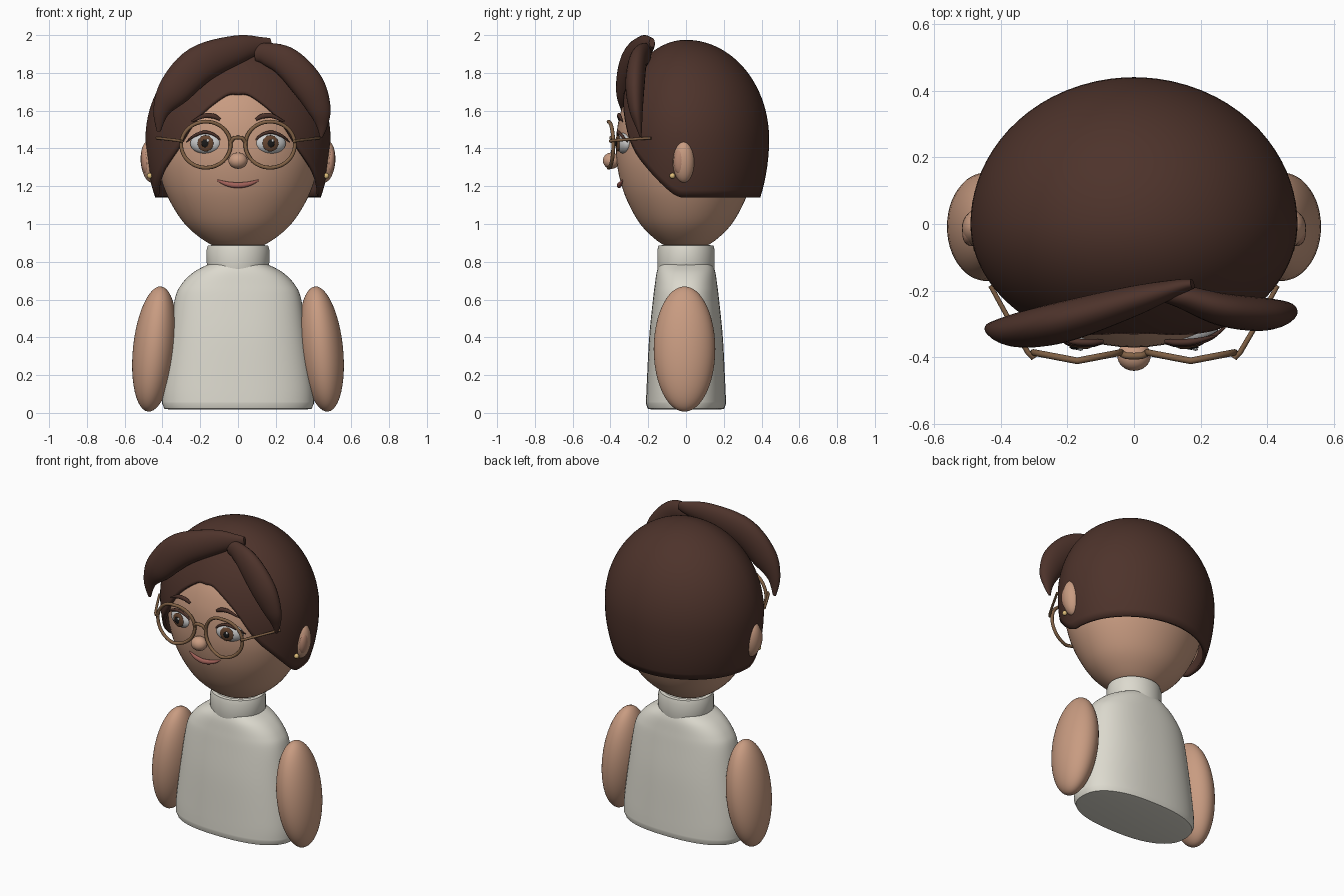
import bpy, bmesh
from math import sin, cos, pi, asin, radians, copysign
from mathutils import Vector

if "Cube" in bpy.data.objects:
    bpy.data.objects.remove(bpy.data.objects["Cube"])


def mat(name, *rgb):
    m = bpy.data.materials.new(name)
    m.diffuse_color = (*rgb, 1)
    m.use_nodes = True
    m.node_tree.nodes["Principled BSDF"].inputs["Base Color"].default_value = m.diffuse_color
    return m


SKIN = mat("skin", .58, .33, .22)
EAR = mat("inner_ear_skin", .48, .25, .17)
HAIR = mat("hair", .075, .033, .024)
CLOTH = mat("cloth", .72, .70, .62)
WHITE = mat("white", .9, .9, .9)
BROWN = mat("iris_brown", .13, .06, .03)
BLACK = mat("black", .01, .01, .01)
FRAME = mat("frame_bronze", .22, .12, .06)
LIP = mat("lip", .36, .12, .10)
GOLD = mat("gold", .75, .52, .2)


def smooth(pts, n=6):
    """Catmull-Rom samples through points of any dimension."""
    p = [pts[0]] + list(pts) + [pts[-1]]
    out = []
    for i in range(1, len(p) - 2):
        for k in range(n):
            t = k / n
            out.append(tuple(.5 * (2 * b + (c - a) * t + (2 * a - 5 * b + 4 * c - d) * t ** 2
                                   + (3 * b - a - 3 * c + d) * t ** 3)
                             for a, b, c, d in zip(*p[i - 1:i + 3])))
    return out + [tuple(pts[-1])]


def loft(name, rings, m, cap=True, loop=False, angle=50):
    """Skin closed rings of equal point count."""
    bm = bmesh.new()
    vs = [[bm.verts.new(v) for v in r] for r in rings]
    n = len(vs[0])
    pairs = list(zip(vs, vs[1:])) + ([(vs[-1], vs[0])] if loop else [])
    for a, b in pairs:
        for i in range(n):
            j = (i + 1) % n
            bm.faces.new((a[i], a[j], b[j], b[i]))
    if cap and not loop:
        bm.faces.new(vs[0])
        bm.faces.new(vs[-1])
    bmesh.ops.remove_doubles(bm, verts=bm.verts, dist=1e-5)
    bmesh.ops.recalc_face_normals(bm, faces=bm.faces)
    me = bpy.data.meshes.new(name)
    bm.to_mesh(me)
    bm.free()
    o = bpy.data.objects.new(name, me)
    bpy.context.collection.objects.link(o)
    return finish(o, name, m, angle)


def finish(o, name, m, angle=50):
    o.name = name
    o.data.materials.append(m)
    bpy.ops.object.select_all(action='DESELECT')
    o.select_set(True)
    bpy.context.view_layer.objects.active = o
    bpy.ops.object.shade_smooth_by_angle(angle=radians(angle))
    return o


def oval(rx, ry, z, e=2, n=64, dip=0):
    """Superellipse ring at height z; dip lowers front and back."""
    f = lambda v: copysign(abs(v) ** (2 / e), v)
    return [(rx * f(cos(2 * pi * i / n)), ry * f(sin(2 * pi * i / n)),
             z - dip * abs(sin(2 * pi * i / n))) for i in range(n)]


def ball(name, loc, size, m, rot=(0, 0, 0), seg=32):
    bpy.ops.mesh.primitive_uv_sphere_add(segments=seg, ring_count=seg // 2, location=loc, rotation=rot)
    o = bpy.context.object
    o.scale = size
    return finish(o, name, m)


def sweep(name, pts, m, depth=1, loop=False, n=16, steps=6):
    """Tapered tube through (x, y, z, radius) points; depth flattens it towards y."""
    p = pts if loop else smooth(pts, steps)
    rings, k = [], len(p)
    for i in range(k):
        a, b = (p[i - 1], p[(i + 1) % k]) if loop else (p[max(i - 1, 0)], p[min(i + 1, k - 1)])
        t = (Vector(b[:3]) - Vector(a[:3])).normalized()
        u = t.cross(Vector((0, 1, 0))).normalized()
        w = u.cross(t)
        c, r = Vector(p[i][:3]), p[i][3]
        rings.append([c + r * (u * cos(2 * pi * j / n) + w * depth * sin(2 * pi * j / n)) for j in range(n)])
    return loft(name, rings, m, loop=loop)


# torso and collar
body = smooth([(.402, .212, .05), (.398, .208, .15), (.365, .195, .40), (.335, .175, .60),
               (.30, .165, .68), (.235, .155, .745), (.15, .14, .79)])
loft("torso", [oval(.36, .18, .018, 2.4), oval(.39, .203, .022, 2.4)]
     + [oval(a, b, z, 2.4) for a, b, z in body], CLOTH)
loft("collar", [oval(.13, .12, .78), oval(.163, .148, .785, dip=.03), oval(.167, .152, .80, dip=.03),
                oval(.167, .152, .86), oval(.16, .146, .885), oval(.14, .125, .888), oval(.13, .115, .86)], CLOTH)

# egg-shaped head
head = smooth([(0, .862), (.10, .875), (.19, .92), (.29, 1.01), (.375, 1.15), (.42, 1.29), (.43, 1.42),
               (.412, 1.56), (.35, 1.70), (.22, 1.84), (.10, 1.91), (0, 1.93)])
loft("head", [oval(max(r, 0), max(r, 0) * .86, z) for r, z in head], SKIN, cap=False)

# hair cap: columns from crown down to a hairline that arches over the face
line = smooth([(0, 1.69), (9, 1.68), (25, 1.575), (41, 1.40), (56, 1.29), (72, 1.19), (83, 1.145),
               (95, 1.14), (120, 1.14), (150, 1.14), (180, 1.14)])
cols = line + [(-a, z) for a, z in line[-2:0:-1]]
rings = []
for k in range(33):
    ring = []
    for deg, zb in cols:
        low = asin((zb - 1.45) / (.525 if zb > 1.45 else .69))
        a = pi / 2 + (low - pi / 2) * k / 32
        th = radians(deg)
        ry = .372 if cos(th) > 0 else .44
        ring.append((.49 * cos(a) * sin(th), -ry * cos(a) * cos(th),
                     1.45 + (.525 if a > 0 else .69) * sin(a)))
    rings.append(ring)
cap = loft("hair_cap", rings, HAIR, cap=False)
sol = cap.modifiers.new("thickness", 'SOLIDIFY')
sol.thickness = .02

# swept fringe strands
sweep("fringe_left", [(.175, -.18, 1.96, .025), (.13, -.19, 1.95, .04), (0, -.23, 1.925, .075),
                      (-.2, -.29, 1.845, .10), (-.335, -.318, 1.71, .088), (-.405, -.315, 1.60, .045),
                      (-.42, -.30, 1.49, .01)], HAIR, .6, n=24)
sweep("fringe_right", [(.09, -.21, 1.90, .04), (.15, -.22, 1.90, .06), (.26, -.255, 1.855, .08),
                       (.37, -.27, 1.735, .085), (.43, -.265, 1.61, .062), (.445, -.25, 1.52, .03),
                       (.44, -.24, 1.46, .008)], HAIR, .6, n=24)

# nose and mouth
ball("nose", (0, -.395, 1.335), (.05, .045, .043), SKIN)
sweep("mouth", [(-.11, -.335, 1.232, .004), (-.06, -.347, 1.213, .012), (0, -.354, 1.205, .015),
                (.06, -.347, 1.213, .012), (.11, -.335, 1.232, .004)], LIP, .8)
sweep("glasses_bridge", [(-.037, -.388, 1.435, .01), (-.02, -.395, 1.455, .01), (.02, -.395, 1.455, .01),
                         (.037, -.388, 1.435, .01)], FRAME)

# mirrored parts
for s, side in ((-1, "left"), (1, "right")):
    ball("arm_" + side, (s * .442, -.008, .338), (.114, .163, .333), SKIN, (0, -s * radians(6), 0), 48)
    ball("ear_" + side, (s * .463, -.012, 1.33), (.052, .058, .112), SKIN, (0, s * radians(5), 0))
    ball("inner_ear_" + side, (s * .488, -.03, 1.33), (.026, .036, .07), EAR, (0, s * radians(5), 0))
    ball("earring_" + side, (s * .467, -.072, 1.255), (.015, .015, .015), GOLD, seg=16)
    # eye
    ball("eye_" + side, (s * .17, -.325, 1.427), (.085, .042, .056), WHITE, (0, 0, s * radians(14)))
    ball("iris_" + side, (s * .172, -.36, 1.427), (.043, .012, .043), BROWN, (0, 0, s * radians(12)))
    ball("pupil_" + side, (s * .172, -.368, 1.427), (.022, .009, .022), BLACK, seg=16)
    ball("eye_glint_" + side, (s * .172 + .012, -.376, 1.442), (.008, .004, .008), WHITE, seg=12)
    sweep("lash_" + side, [(s * .082, -.352, 1.43, .004), (s * .12, -.36, 1.469, .007), (s * .175, -.357, 1.486, .009),
                           (s * .23, -.34, 1.468, .008), (s * .272, -.31, 1.435, .003)], HAIR)
    sweep("brow_" + side, [(s * .095, -.352, 1.553, .008), (s * .13, -.355, 1.571, .013), (s * .18, -.352, 1.572, .012),
                           (s * .245, -.335, 1.542, .004)], HAIR, .8)
    # glasses rim and temple
    rim = []
    for i in range(48):
        c = cos(2 * pi * i / 48)
        rim.append((s * .17 + .131 * c, -.41 + .025 * abs(c), 1.42 + .122 * sin(2 * pi * i / 48), .010))
    sweep("glasses_rim_" + side, rim, FRAME, loop=True, n=12)
    sweep("glasses_temple_" + side, [(s * .297, -.388, 1.435, .008), (s * .318, -.385, 1.442, .008),
                                     (s * .43, -.185, 1.455, .007)], FRAME, n=12, steps=3)
